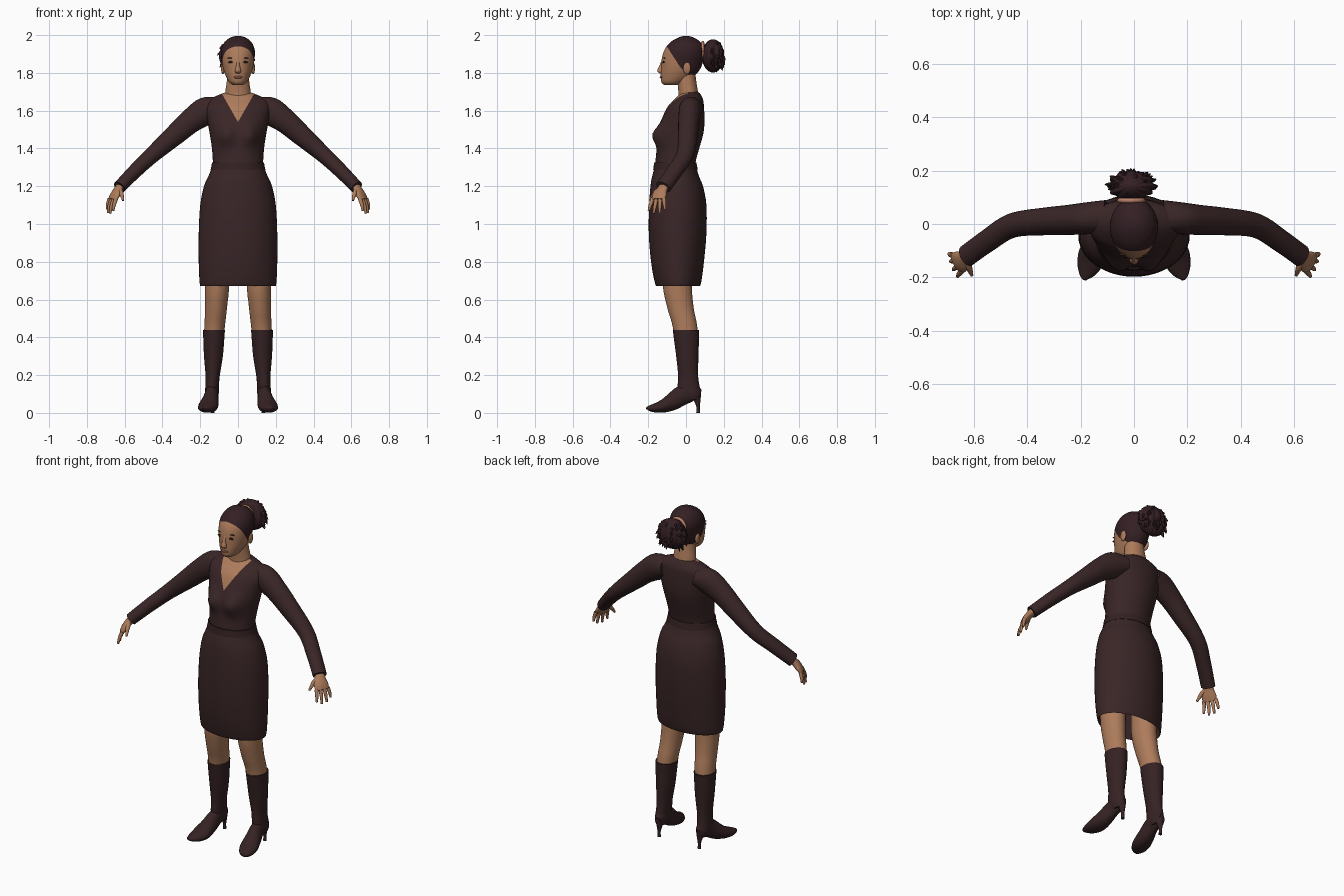
import bpy, bmesh, math, random
from mathutils import Vector

if "Cube" in bpy.data.objects:
    bpy.data.objects.remove(bpy.data.objects["Cube"])
random.seed(4)


def material(name, rgb):
    m = bpy.data.materials.new(name)
    m.use_nodes = True
    m.diffuse_color = (*rgb, 1)
    bsdf = next(n for n in m.node_tree.nodes if n.type == 'BSDF_PRINCIPLED')
    bsdf.inputs["Base Color"].default_value = (*rgb, 1)
    return m


DRESS = material("dark plum cloth", (.042, .019, .020))
BELT = material("belt cloth", (.034, .015, .016))
BOOT = material("boot leather", (.036, .016, .017))
HAIR = material("dark hair", (.034, .014, .017))
SKIN = material("brown skin", (.42, .20, .105))
LIPS = material("lips", (.24, .09, .06))
DARK = material("eye dark", (.02, .012, .01))
TIE = material("hair tie", (.5, .22, .14))


def finish(name, bm, mats, mirror=False):
    bmesh.ops.recalc_face_normals(bm, faces=bm.faces)
    me = bpy.data.meshes.new(name)
    bm.to_mesh(me)
    bm.free()
    ob = bpy.data.objects.new(name, me)
    bpy.context.collection.objects.link(ob)
    for m in mats:
        me.materials.append(m)
    if mirror:
        ob.modifiers.new("mirror", 'MIRROR')
    bpy.ops.object.select_all(action='DESELECT')
    ob.select_set(True)
    bpy.context.view_layer.objects.active = ob
    bpy.ops.object.shade_smooth_by_angle(angle=math.radians(50))
    return ob


def refine(rows, steps):
    """Catmull-Rom interpolation between rows."""
    out = []
    for i in range(len(rows) - 1):
        p = [rows[max(0, min(len(rows) - 1, i + k))] for k in (-1, 0, 1, 2)]
        for s in range(steps):
            t = s / steps
            out.append([.5 * (2 * b + (c - a) * t + (2 * a - 5 * b + 4 * c - d) * t * t
                              + (3 * b - a - 3 * c + d) * t ** 3) for a, b, c, d in zip(*p)])
    return out + [list(rows[-1])]


def sweep(bm, rows, ref=None, seg=32, steps=4, flute=0):
    """Loft ellipses (x, y, z, ra, rb); horizontal unless ref gives the ra axis."""
    rows = refine(rows, steps)
    pts = [Vector(r[:3]) for r in rows]
    rings = []
    for i, r in enumerate(rows):
        a, b = Vector((1, 0, 0)), Vector((0, 1, 0))
        if ref:
            t = (pts[min(i + 1, len(pts) - 1)] - pts[max(i - 1, 0)]).normalized()
            a = Vector(ref)
            a = (a - t * a.dot(t)).normalized()
            b = t.cross(a)
        ring = []
        for k in range(seg):
            w = math.tau * k / seg
            f = 1 + flute * math.cos(12 * w)
            ring.append(bm.verts.new(pts[i] + a * r[3] * f * math.cos(w) + b * r[4] * f * math.sin(w)))
        rings.append(ring)
    for lo, hi in zip(rings, rings[1:]):
        for k in range(seg):
            j = (k + 1) % seg
            bm.faces.new((lo[k], lo[j], hi[j], hi[k]))
    bm.faces.new(rings[0])
    bm.faces.new(rings[-1])


def tube(name, rows, mat, ref=None, mirror=False, **kw):
    bm = bmesh.new()
    sweep(bm, rows, ref, **kw)
    return finish(name, bm, [mat], mirror)


def body(rows):
    """Turn (z, front, back, half width) into centred ellipse rows."""
    return [(0, (f + b) / 2, z, w, (b - f) / 2) for z, f, b, w in rows]


def ball(name, loc, size, mat, mirror=False):
    bm = bmesh.new()
    bmesh.ops.create_uvsphere(bm, u_segments=20, v_segments=12, radius=1)
    for v in bm.verts:
        v.co = Vector([c * s + l for c, s, l in zip(v.co, size, loc)])
    return finish(name, bm, [mat], mirror)


def cut(bm, co, no):
    bmesh.ops.bisect_plane(bm, geom=bm.verts[:] + bm.edges[:] + bm.faces[:], plane_co=co, plane_no=no)


# Bodice with bust and V neckline
bm = bmesh.new()
sweep(bm, body([(1.26, -.165, .06, .135), (1.32, -.163, .05, .133), (1.40, -.155, .07, .138),
                (1.48, -.15, .092, .15), (1.55, -.13, .098, .163), (1.62, -.098, .095, .172),
                (1.66, -.06, .09, .15), (1.69, -.03, .075, .085), (1.70, -.01, .06, .05)]), seg=48)
for v in bm.verts:
    if v.co.y < -.03:
        d = ((abs(v.co.x) - .065) / .045) ** 2 + ((v.co.z - 1.47) / .055) ** 2
        v.co.y -= .038 * math.exp(-d)
for s in (-1, 1):
    cut(bm, (0, 0, 1.54), (1.75 * s, 0, -1))
for f in bm.faces:
    c = f.calc_center_median()
    f.material_index = int(c.y < .01 and c.z - 1.54 > 1.75 * abs(c.x))
finish("bodice", bm, [DRESS, SKIN])

# Skirt with hollow hem, and belt
tube("skirt", body([(1.32, -.16, .048, .13), (1.25, -.18, .07, .158), (1.2, -.188, .09, .18),
                    (1.1, -.195, .108, .2), (.95, -.197, .108, .208), (.8, -.185, .095, .208),
                    (.69, -.165, .08, .203), (.70, -.155, .07, .195), (.95, -.15, .07, .175)]), DRESS, seg=48)
tube("belt", body([(1.285, -.174, .062, .146), (1.3, -.172, .06, .142), (1.325, -.169, .055, .138)]), BELT, seg=48)

# Sleeves
tube("sleeves", [(.10, .03, 1.615, .06, .055), (.17, .022, 1.598, .06, .074), (.25, .015, 1.545, .056, .064),
                 (.33, .01, 1.475, .052, .056), (.455, -.005, 1.365, .046, .043),
                 (.545, -.06, 1.28, .043, .038), (.628, -.12, 1.195, .042, .034)], DRESS, (0, 1, 0), True)

# Hands: palm, four fingers and thumb
across = Vector((.5, .85, 0))
bm = bmesh.new()
sweep(bm, [(.61, -.108, 1.215, .027, .022), (.633, -.125, 1.185, .03, .02), (.65, -.14, 1.155, .042, .019),
           (.665, -.148, 1.128, .04, .014)], across, seg=20)
for i, length in enumerate((.066, .08, .076, .056)):
    base = Vector((.662, -.147, 1.135)) + across * (.023 * i - .034)
    aim = Vector((.3, -.32 + .14 * i, -.9)).normalized()
    mid = base + aim * length * .55
    tip = base + aim * length + Vector((-.004, 0, -.005))
    sweep(bm, [(*base, .011, .011), (*mid, .0095, .0095), (*tip, .006, .006)], across, seg=10)
sweep(bm, [(.628, -.135, 1.185, .014, .014), (.618, -.165, 1.163, .012, .012),
           (.608, -.192, 1.125, .006, .006)], across, seg=10)
finish("hands", bm, [SKIN], True)

# Legs and boots
tube("legs", [(.11, -.045, .94, .062, .078), (.11, -.047, .69, .064, .077), (.116, -.03, .56, .058, .07),
              (.122, -.01, .48, .055, .066), (.127, 0, .42, .053, .064)], SKIN, mirror=True)
tube("boot_shafts", [(.127, 0, .44, .058, .07), (.128, .002, .4, .056, .067), (.13, .007, .3, .05, .059),
                     (.134, .011, .2, .038, .053), (.137, .014, .14, .036, .058), (.138, .022, .1, .036, .058),
                     (.137, .03, .07, .028, .042)], BOOT, mirror=True)
tube("boot_feet", [(.134, .075, .1, .015, .02), (.136, .04, .11, .033, .045), (.14, -.02, .093, .036, .052),
                   (.148, -.07, .06, .045, .046), (.158, -.12, .036, .052, .035), (.172, -.165, .026, .042, .024),
                   (.182, -.195, .025, .023, .014), (.185, -.21, .027, .006, .005)], BOOT, (1, 0, 0), True, seg=24)
tube("boot_heels", [(.134, .05, .1, .024, .03), (.134, .06, .06, .015, .016), (.134, .064, .03, .009, .009),
                    (.134, .064, 0, .01, .01)], BOOT, mirror=True, seg=16)

# Neck
tube("neck", [(0, .012, 1.6, .07, .055), (0, .012, 1.69, .068, .052), (0, .005, 1.75, .06, .05),
              (0, 0, 1.81, .055, .048)], SKIN)

# Head, with the hairline cut along two sloping planes
bm = bmesh.new()
sweep(bm, body([(1.735, -.115, -.04, .025), (1.75, -.13, -.005, .046), (1.78, -.134, .04, .063),
                (1.82, -.132, .075, .078), (1.87, -.129, .092, .087), (1.92, -.115, .097, .089),
                (1.96, -.085, .08, .073), (1.985, -.045, .045, .044), (1.996, -.012, .012, .012)]), seg=40)
front, nape = (Vector((0, 1.15, .75)), Vector((0, .75, .8)))
corner = Vector((0, -.03, 1.83))
cut(bm, corner, front)
cut(bm, corner, nape)
for f in bm.faces:
    d = f.calc_center_median() - corner
    f.material_index = int(d.dot(front) > 0 and d.dot(nape) > 0)
finish("head", bm, [SKIN, HAIR])

# Face
tube("nose", [(0, -.122, 1.868, .008, .006), (0, -.13, 1.835, .01, .012), (0, -.134, 1.81, .017, .018),
              (0, -.128, 1.797, .012, .01)], SKIN, seg=16)
ball("eyes", (.036, -.119, 1.857), (.016, .006, .006), DARK, True)
ball("eyebrows", (.037, -.114, 1.878), (.02, .006, .003), HAIR, True)
ball("lips", (0, -.127, 1.777), (.024, .012, .008), LIPS)
ball("ears", (.08, .005, 1.825), (.01, .02, .032), SKIN, True)

# Hair bun: fluted core, loose lock tips and tie
centre, size = Vector((-.01, .143, 1.89)), Vector((.086, .056, .088))
bm = bmesh.new()
profile = []
for i in range(9):
    a = math.pi * (i / 8 - .5)
    r = max(math.cos(a), .08)
    profile.append((centre.x, centre.y, centre.z + size.z * math.sin(a), size.x * r, size.y * r))
sweep(bm, profile, seg=72, steps=2, flute=.06)
for i in range(46):
    w = random.uniform(-.25, math.pi + .25)
    h = random.uniform(-.8, .85)
    r = math.sqrt(1 - h * h)
    out = Vector((r * math.cos(w), r * math.sin(w), h))
    base, mid, tip = (centre + Vector([o * s * k for o, s in zip(out, size)]) for k in (.8, 1.02, 1.18))
    tip.z -= .012
    sweep(bm, [(*base, .016, .012), (*mid, .01, .007), (*tip, .001, .001)], (.3, .2, 1), seg=6, steps=2)
finish("hair_bun", bm, [HAIR])
bm = bmesh.new()
ring = [(-.01 + .045 * math.cos(math.tau * i / 24), .088, 1.915 + .045 * math.sin(math.tau * i / 24),
         .009, .009) for i in range(25)]
sweep(bm, ring, (0, 1, 0), seg=8, steps=1)
finish("hair_tie", bm, [TIE])
